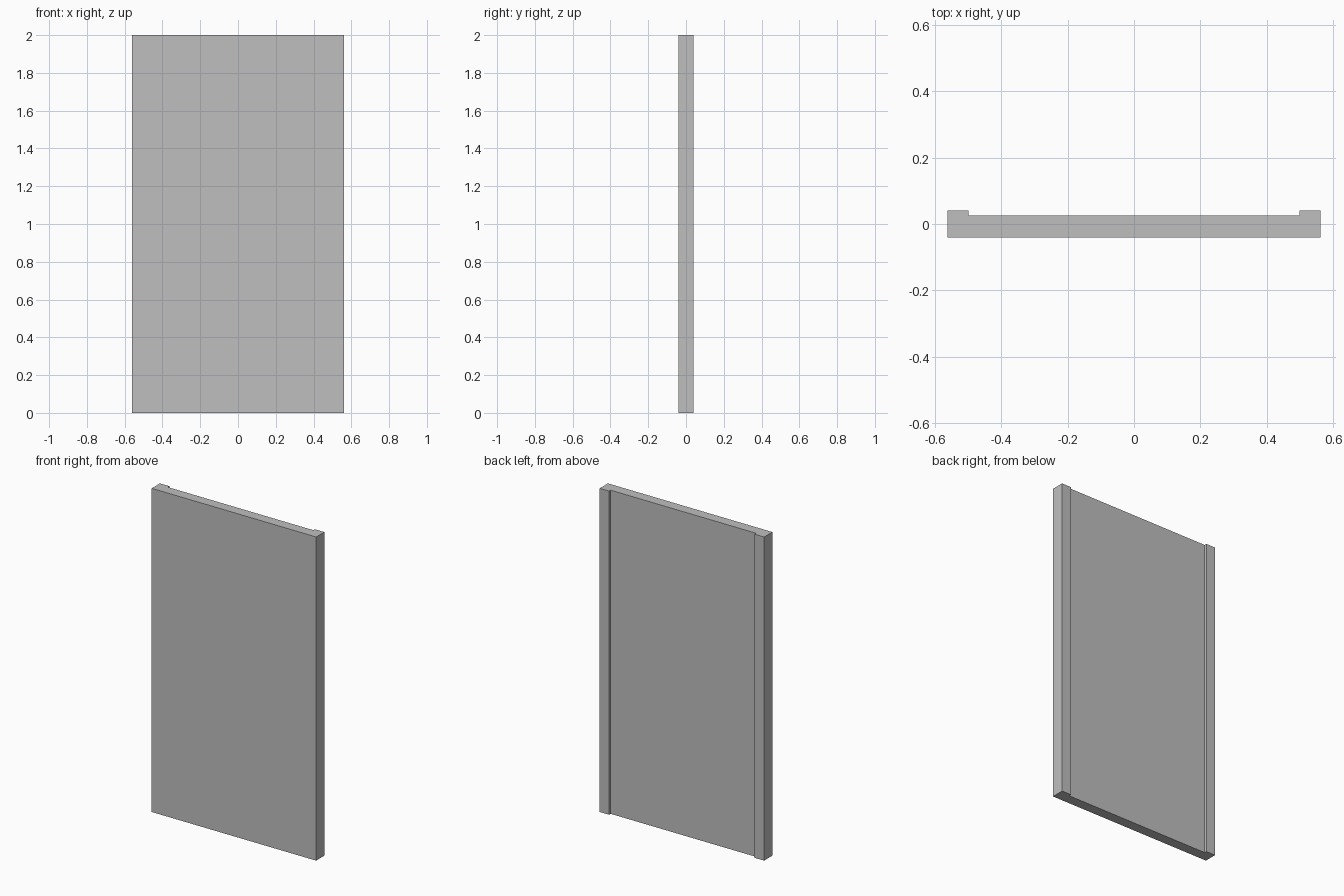
import bpy
import bmesh

cube = bpy.data.objects.get("Cube")
if cube:
    bpy.data.objects.remove(cube, do_unlink=True)

HALF_WIDTH, HALF_DEPTH, HEIGHT = 0.562, 0.04, 2.0
RAIL_INNER, PANEL_BACK = 0.498, 0.025

# Plain grey material
grey = bpy.data.materials.new("plain grey")
grey.use_nodes = True
colour = (0.52, 0.52, 0.52, 1)
grey.diffuse_color = colour
grey.node_tree.nodes["Principled BSDF"].inputs["Base Color"].default_value = colour

# Cross-section: flat front, with a raised rail along each back edge
half = [(HALF_WIDTH, -HALF_DEPTH), (HALF_WIDTH, HALF_DEPTH),
        (RAIL_INNER, HALF_DEPTH), (RAIL_INNER, PANEL_BACK)]
profile = half + [(-x, y) for x, y in reversed(half)]

# Extrude the cross-section to full height
bm = bmesh.new()
base = bm.faces.new([bm.verts.new((x, y, 0)) for x, y in profile])
top = bmesh.ops.extrude_face_region(bm, geom=[base], use_keep_orig=True)["geom"]
bmesh.ops.translate(bm, vec=(0, 0, HEIGHT),
                    verts=[g for g in top if isinstance(g, bmesh.types.BMVert)])
bmesh.ops.recalc_face_normals(bm, faces=bm.faces)

mesh = bpy.data.meshes.new("railed_panel")
bm.to_mesh(mesh)
bm.free()
mesh.materials.append(grey)
panel = bpy.data.objects.new("railed_panel", mesh)
bpy.context.collection.objects.link(panel)
